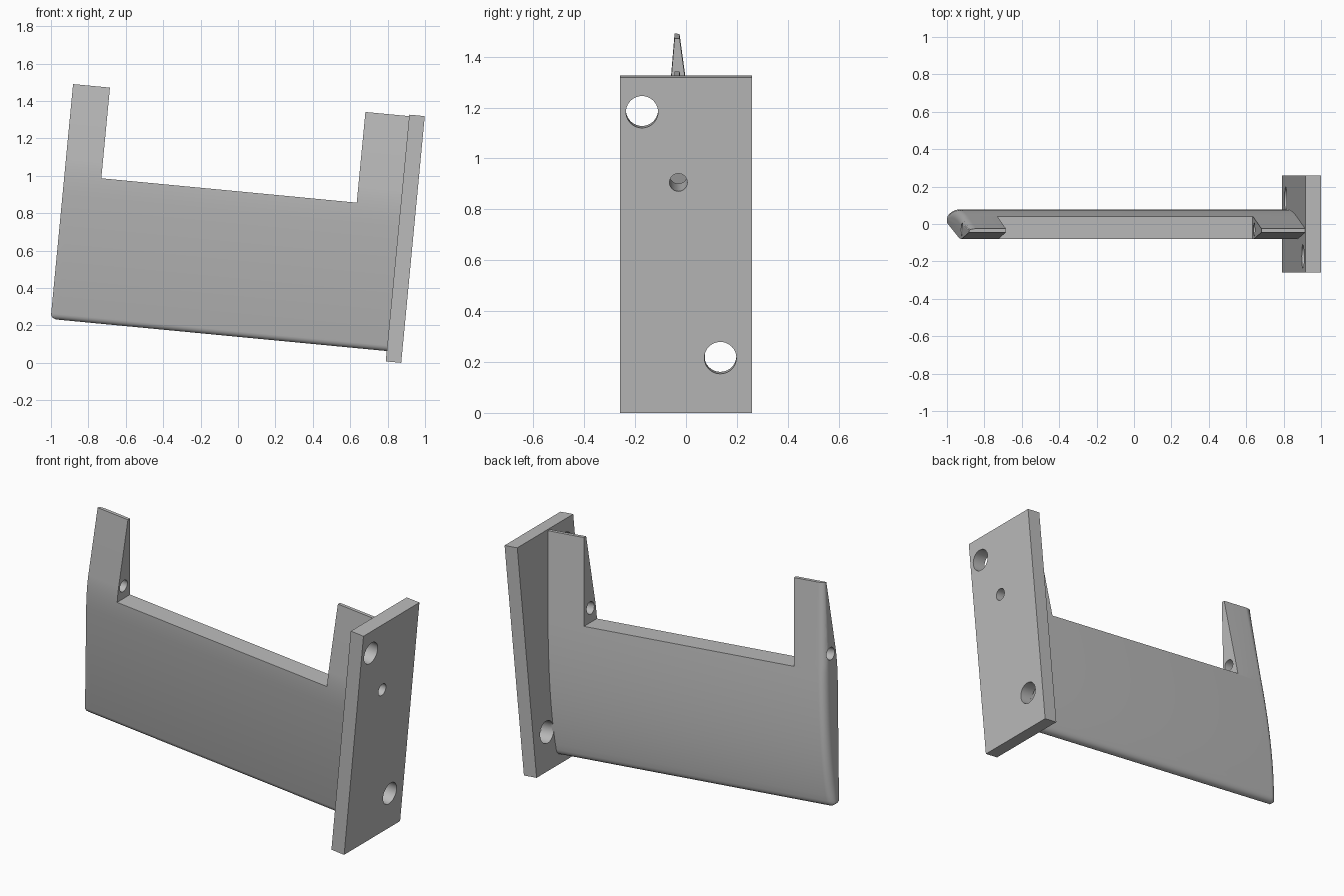
import bpy, bmesh, math
from mathutils import Matrix, Vector

cube = bpy.data.objects.get("Cube")
if cube:
    bpy.data.objects.remove(cube, do_unlink=True)

grey = bpy.data.materials.new("plain grey")
grey.use_nodes = True
grey.diffuse_color = (0.5, 0.5, 0.5, 1)
grey.node_tree.nodes["Principled BSDF"].inputs["Base Color"].default_value = (0.5, 0.5, 0.5, 1)

# Everything is built square to the mounting plate, then leaned over
LEAN = Matrix.Translation((0.79, 0, 0.008)) @ Matrix.Rotation(math.radians(5.45), 4, 'Y')
SPAN, TOP, NOSE = 1.805, 1.317, 0.055
TIP_R = 0.04


def make(name, bm):
    bmesh.ops.recalc_face_normals(bm, faces=bm.faces)
    mesh = bpy.data.meshes.new(name)
    bm.to_mesh(mesh)
    bm.free()
    mesh.materials.append(grey)
    ob = bpy.data.objects.new(name, mesh)
    bpy.context.collection.objects.link(ob)
    ob.matrix_world = LEAN
    return ob


def box(name, low, high):
    bm = bmesh.new()
    low, high = Vector(low), Vector(high)
    size = Matrix.Diagonal((*(high - low), 1))
    bmesh.ops.create_cube(bm, size=1, matrix=Matrix.Translation((low + high) / 2) @ size)
    return make(name, bm)


def rod(name, y, z, radius, x0, x1):
    bm = bmesh.new()
    place = Matrix.Translation(((x0 + x1) / 2, y, z)) @ Matrix.Rotation(math.pi / 2, 4, 'Y')
    bmesh.ops.create_cone(bm, cap_ends=True, segments=40, radius1=radius,
                          radius2=radius, depth=x1 - x0, matrix=place)
    return make(name, bm)


def cut(ob, cutters):
    for cutter in cutters:
        mod = ob.modifiers.new("cut", 'BOOLEAN')
        mod.operation, mod.solver, mod.object = 'DIFFERENCE', 'EXACT', cutter
    bpy.context.view_layer.update()
    solid = bpy.data.meshes.new_from_object(
        ob.evaluated_get(bpy.context.evaluated_depsgraph_get()))
    ob.modifiers.clear()
    ob.data = solid
    for cutter in cutters:
        bpy.data.objects.remove(cutter, do_unlink=True)


def bezier(points, steps):
    """Sample a Bezier curve of any degree, both ends included."""
    out = []
    for i in range(steps + 1):
        row, t = [Vector(p) for p in points], i / steps
        while len(row) > 1:
            row = [a.lerp(b, t) for a, b in zip(row, row[1:])]
        out.append(row[0])
    return out


# Airfoil section as (y, z): back, rounded nose, front
back = [Vector((-0.025, TOP))] + bezier(
    [(0.037, 0.86), (0.075, 0.58), (0.09, 0.3), (0.065, 0.09)], 20)
nose = bezier([(0.065, 0.09), (0.06, 0.045), (0.012, 0.045), (0.005, 0.085)], 10)[1:]
front = bezier([(-0.068, 0.7), (-0.0845, 0.83), (-0.078, 0.92)], 8) + [Vector((-0.045, TOP))]
section = back + nose + front


def front_y(z):
    return max(0.015 - 0.119 * z, -0.045 - 0.085 * (TOP - z))


def station(dist):
    """Section at a distance from the tip, with the back edge rounded off."""
    s = 1 - math.sqrt(max(0, 1 - max(0, 1 - dist / TIP_R) ** 2))
    ring = []
    for i, (y, z) in enumerate(section):
        if i < len(back) + len(nose) - 1:
            y -= s * min(0.045, 0.6 * max(0, y - front_y(z)))
            z = max(z, NOSE + 0.025 * s)
        ring.append((dist - SPAN, y, z))
    return ring


# Wing lofted from tip to plate
bm = bmesh.new()
steps = [TIP_R * (1 - math.cos(math.pi / 2 * i / 8)) for i in range(9)] + [SPAN + 0.01]
rings = [[bm.verts.new(p) for p in station(d)] for d in steps]
for a, b in zip(rings, rings[1:]):
    for i in range(len(a)):
        j = (i + 1) % len(a)
        bm.faces.new((a[i], a[j], b[j], b[i]))
bm.faces.new(rings[0])
bm.faces.new(rings[-1])
wing = make("wing", bm)

# Notch between the two tabs, and the hinge bore through both
cut(wing, [box("notch_cutter", (-1.607, -0.5, 0.83), (-0.235, 0.5, 1.6)),
           rod("wing_bore_cutter", -0.03, 0.91, 0.035, -2, 0.2)])

# Mounting plate with two bolt holes and the hinge bore
plate = box("mounting_plate", (0, -0.26, 0), (0.083, 0.26, 1.325))
cut(plate, [rod("upper_hole_cutter", -0.173, 1.188, 0.063, -0.1, 0.2),
            rod("lower_hole_cutter", 0.135, 0.217, 0.063, -0.1, 0.2),
            rod("plate_bore_cutter", -0.03, 0.91, 0.035, -0.1, 0.2)])

for ob in (wing, plate):
    bpy.ops.object.select_all(action='DESELECT')
    ob.select_set(True)
    bpy.context.view_layer.objects.active = ob
    bpy.ops.object.shade_smooth_by_angle(angle=math.radians(30))
